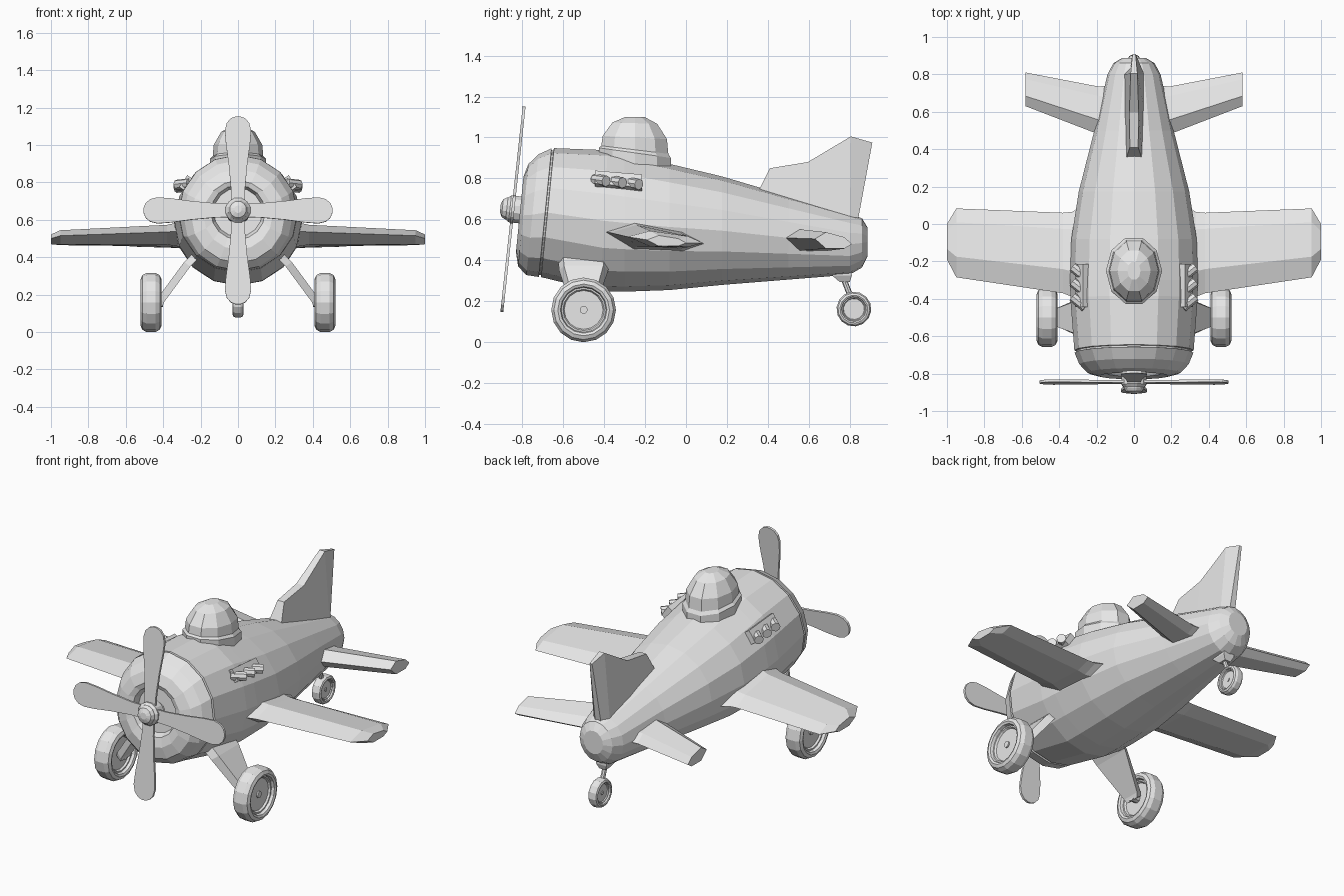
import bpy, bmesh, math
from mathutils import Vector, Matrix

if "Cube" in bpy.data.objects:
    bpy.data.objects.remove(bpy.data.objects["Cube"])

grey = bpy.data.materials.new("plain grey")
grey.diffuse_color = (0.8, 0.8, 0.8, 1)
grey.use_nodes = True
grey.node_tree.nodes["Principled BSDF"].inputs["Base Color"].default_value = grey.diffuse_color


def loft(name, rings, mirror=False):
    """Skin closed rings of points, cap both ends, optionally mirror across x."""
    bm = bmesh.new()
    for s in ((1, -1) if mirror else (1,)):
        rows = [[bm.verts.new((s * p[0], p[1], p[2])) for p in r] for r in rings]
        n = len(rings[0])
        for a, b in zip(rows, rows[1:]):
            for i in range(n):
                j = (i + 1) % n
                bm.faces.new((a[i], a[j], b[j], b[i]))
        bm.faces.new(rows[0])
        bm.faces.new(rows[-1])
    bmesh.ops.recalc_face_normals(bm, faces=bm.faces)
    me = bpy.data.meshes.new(name)
    bm.to_mesh(me)
    bm.free()
    me.materials.append(grey)
    ob = bpy.data.objects.new(name, me)
    bpy.context.collection.objects.link(ob)
    return ob


def lathe(name, origin, axis, profile, n, mirror=False):
    """Turn (radius, distance) points about an axis."""
    axis = Vector(axis).normalized()
    u = axis.orthogonal().normalized()
    v = axis.cross(u)
    rings = []
    for r, d in profile:
        rings.append([Vector(origin) + axis * d + r * (u * math.cos(t) + v * math.sin(t))
                      for t in (2 * math.pi * i / n for i in range(n))])
    return loft(name, rings, mirror)


def rod(name, a, b, r, n=8, mirror=False):
    a, b = Vector(a), Vector(b)
    return lathe(name, a, b - a, [(r, 0), (r, (b - a).length)], n, mirror)


def oval(y, zc, h, w, lean, n=16):
    """Cross-section of the body, its top leaning back by lean."""
    out = []
    for i in range(n):
        t = 2 * math.pi * i / n
        z = h * math.sin(t)
        out.append((w * math.cos(t), y + lean * z, zc + z))
    return out


# body with open cowl lip, seam groove and tapered tail
stations = [
    (-.765, .64, .13, .13, .1), (-.80, .64, .145, .145, .1),
    (-.812, .625, .185, .185, .1), (-.795, .62, .25, .25, .1),
    (-.75, .623, .295, .292, .1), (-.688, .633, .314, .318, .1),
    (-.686, .633, .304, .308, .1), (-.678, .633, .304, .308, .1),
    (-.676, .633, .315, .319, .1), (-.40, .593, .345, .34, .05),
    (-.30, .583, .336, .342, 0), (-.08, .563, .308, .335, 0),
    (.175, .545, .265, .295, 0), (.50, .51, .204, .212, 0),
    (.80, .478, .148, .142, 0), (.86, .485, .12, .11, 0),
    (.887, .49, .07, .065, 0)]
loft("fuselage", [oval(*s) for s in stations])

# canopy on a slanted frame
rings = []
for z, rx, ry, slope in [(.82, .15, .185, -.14), (.925, .15, .185, -.14), (.94, .135, .172, -.12),
                         (1.0, .13, .165, -.05), (1.07, .09, .115, -.03), (1.10, .035, .05, 0)]:
    rings.append([(rx * math.cos(t), -.25 + ry * math.sin(t), z + slope * ry * math.sin(t))
                  for t in (2 * math.pi * i / 10 for i in range(10))])
loft("canopy", rings)


def foil(x, le, te, zle, zte, t):
    """Six-sided wing section."""
    def at(f, k):
        return (x, le + (te - le) * f, zle + (zte - zle) * f + k * t)
    return [at(0, 0), at(.3, 1), at(.8, .7), at(1, 0), at(.8, -.7), at(.3, -1)]


# wings and tailplane
loft("wings", [foil(.24, -.44, .12, .54, .48, .08), foil(.33, -.39, .065, .538, .483, .062),
               foil(.38, -.37, .06, .535, .485, .053), foil(.95, -.285, .083, .515, .485, .038),
               foil(1.0, -.19, -.0, .50, .485, .026)], True)
loft("tailplane", [foil(.08, .43, .745, .51, .475, .055), foil(.19, .48, .735, .51, .475, .052),
                   foil(.58, .63, .81, .505, .48, .04)], True)

# tail fin: columns of (low y, low z, low half-width, high y, high z, high half-width)
fin = [(.345, .72, .045, .41, .85, .022), (.60, .60, .058, .595, .88, .025),
       (.80, .56, .055, .805, 1.005, .018), (.835, .57, .02, .91, .975, .008)]
loft("tail_fin", [[(a, y, z), (b, Y, Z), (-b, Y, Z), (-a, y, z)] for y, z, a, Y, Z, b in fin])

# propeller: hub and four blades on an axis tilted slightly up
centre = Vector((0, -.845, .65))
tilt = Matrix.Rotation(-math.radians(6.2), 4, 'X')
axis = tilt @ Vector((0, -1, 0))
lathe("propeller_hub", centre, axis,
      [(.045, -.09), (.045, -.045), (.068, -.045), (.068, .015), (.055, .03),
       (.055, .035), (.045, .052), (.02, .062)], 12)
outline = [(.03, .036), (.12, .038), (.25, .05), (.36, .065), (.43, .070), (.47, .060), (.495, .038), (.505, .012)]
for k in range(4):
    turn = tilt @ Matrix.Rotation(math.pi / 2 * k, 4, 'Y')
    loft("propeller_blade", [[centre + turn @ Vector(p) for p in
                              ((-w, -.007, r), (w, -.007, r), (w, .007, r), (-w, .007, r))]
                             for r, w in outline])


def wheel(name, pos, r, half, n, mirror=False):
    """Tyre with a sunken disc and small hub cap on both sides."""
    side = [(.08, .55), (.12, .55), (.12, .4), (.60, .4), (.64, .6), (.69, .6), (.72, .9), (.80, 1), (.92, .85), (1, .45)]
    prof = [(a * r, b * half) for a, b in side]
    lathe(name, pos, (1, 0, 0), prof + [(a, -b) for a, b in reversed(prof)], n, mirror)


# main wheels, flat legs and axles
wheel("main_wheel", (.465, -.50, .158), .158, .055, 16, True)
legs = []
for x, z, half in [(.20, .43, .125), (.27, .36, .12), (.41, .17, .055), (.42, .145, .045)]:
    legs.append([(x - .015, -.5 - half, z - .01), (x - .015, -.5 + half, z - .01),
                 (x + .018, -.5 + half * .8, z + .014), (x + .018, -.5 - half * .8, z + .014)])
loft("main_leg", legs, True)
rod("axle", (.40, -.5, .158), (.46, -.5, .158), .025, 8, True)

# tail wheel with mount and strut
wheel("tail_wheel", (0, .82, .162), .085, .03, 14)
loft("tail_wheel_mount", [[(-w, a, z), (w, a, z), (w, b, z), (-w, b, z)]
                          for z, w, a, b in [(.36, .035, .71, .81), (.325, .035, .715, .81), (.295, .02, .75, .80)]])
rod("tail_strut", (0, .77, .31), (0, .805, .22), .014)

# exhaust plates and stubs
normal = Vector((.83, 0, .56))
up = Vector((-.56, 0, .83))
plate = []
for y, z in ((-.445, .797), (-.215, .778)):
    c = Vector((.278, y, z))
    plate.append([c + normal * a * .018 + up * b * .038 for a, b in ((-1, -1), (1, -1), (1, 1), (-1, 1))])
loft("exhaust_plate", plate, True)
for i in range(3):
    y, z = -.405 + .08 * i, .79 - .008 * i
    rod("exhaust_stub", (.26, y - .04, z + .005), (.328, y + .015, z - .003), .027, 8, True)
